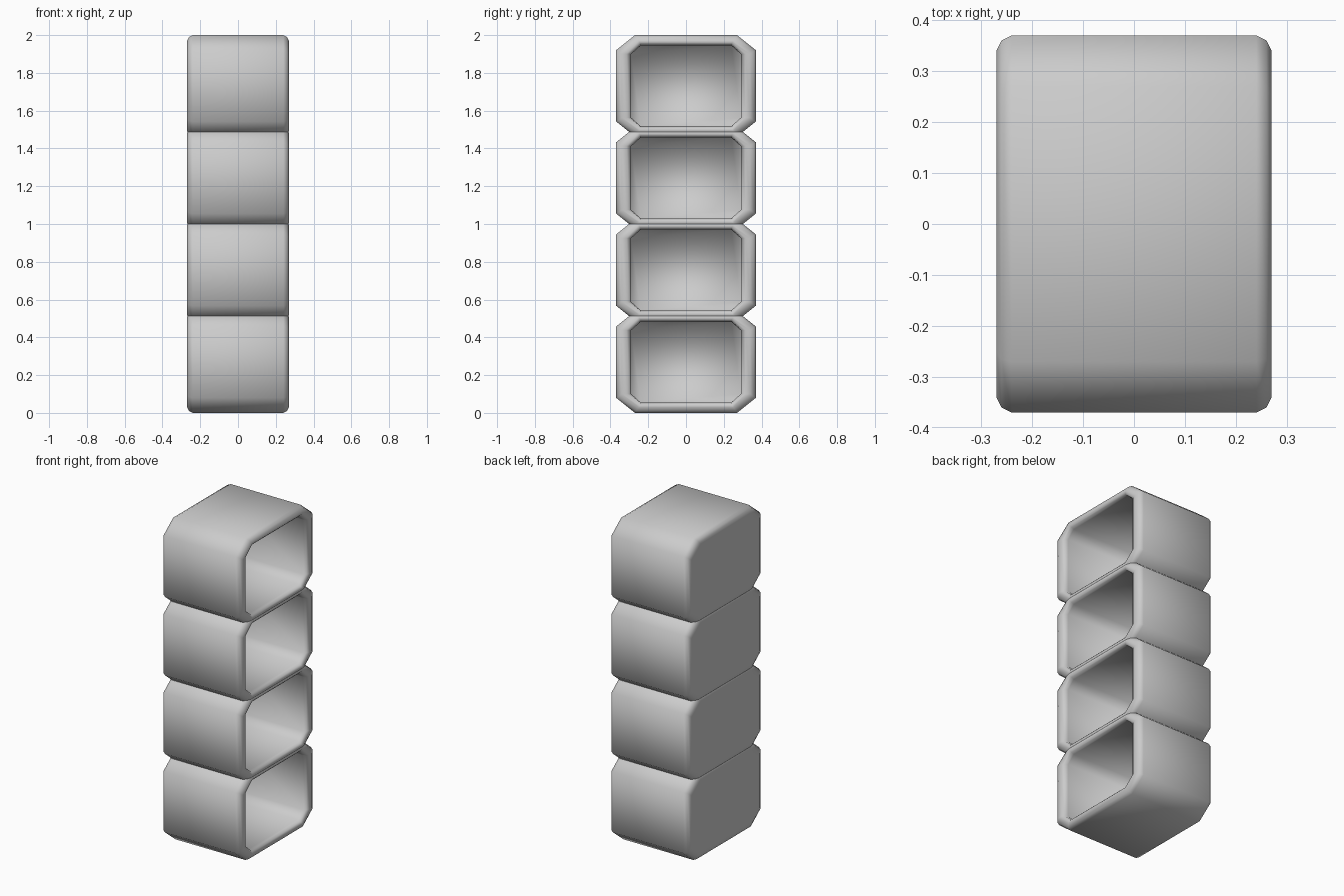
import bpy
import bmesh

default = bpy.data.objects.get("Cube")
if default:
    bpy.data.objects.remove(default, do_unlink=True)

COLOUR = (0.6, 0.6, 0.6, 1.0)
grey = bpy.data.materials.new("light_grey")
grey.use_nodes = True
grey.diffuse_color = COLOUR
grey.node_tree.nodes["Principled BSDF"].inputs["Base Color"].default_value = COLOUR

HEIGHT = 0.5375     # one compartment, overlapping its neighbour
SPACING = 0.4875
HALF = HEIGHT / 2


def ring(bm, x, hy, hz, cy, cz, z0):
    """Chamfered rectangle in the YZ plane."""
    points = [(hy, hz - cz), (hy - cy, hz), (cy - hy, hz), (-hy, hz - cz),
              (-hy, cz - hz), (cy - hy, -hz), (hy - cy, -hz), (hy, cz - hz)]
    return [bm.verts.new((x, y, z0 + z)) for y, z in points]


def compartment(name, z0):
    """Closed back, rounded outer edges, rounded lip and hollow inside."""
    bm = bmesh.new()
    # x, side inset, top inset, chamfer width, chamfer height
    sections = [
        (-0.27, 0.05, 0.05, 0.085, 0.065),
        (-0.27, 0.03, 0.03, 0.09, 0.07),
        (-0.26, 0.01, 0.01, 0.095, 0.075),
        (-0.24, 0.0, 0.0, 0.10, 0.08),
        (0.24, 0.0, 0.0, 0.10, 0.08),
        (0.26, 0.01, 0.01, 0.095, 0.075),
        (0.27, 0.03, 0.03, 0.09, 0.07),
        (0.27, 0.055, 0.04, 0.07, 0.06),
        (0.26, 0.072, 0.05, 0.06, 0.05),
        (0.24, 0.08, 0.055, 0.05, 0.045),
        (-0.22, 0.08, 0.055, 0.05, 0.045),
    ]
    rings = [ring(bm, x, 0.37 - iy, HALF - iz, cy, cz, z0)
             for x, iy, iz, cy, cz in sections]
    for a, b in zip(rings, rings[1:]):
        for i in range(len(a)):
            j = (i + 1) % len(a)
            bm.faces.new((a[i], a[j], b[j], b[i]))
    bm.faces.new(rings[0])
    bm.faces.new(rings[-1])
    bmesh.ops.recalc_face_normals(bm, faces=bm.faces[:])
    for face in bm.faces:
        face.smooth = True
    mesh = bpy.data.meshes.new(name)
    bm.to_mesh(mesh)
    bm.free()
    mesh.materials.append(grey)
    obj = bpy.data.objects.new(name, mesh)
    bpy.context.collection.objects.link(obj)


# Stack of four open compartments
for level in range(4):
    compartment(f"compartment_{level + 1}", HALF + level * SPACING)
